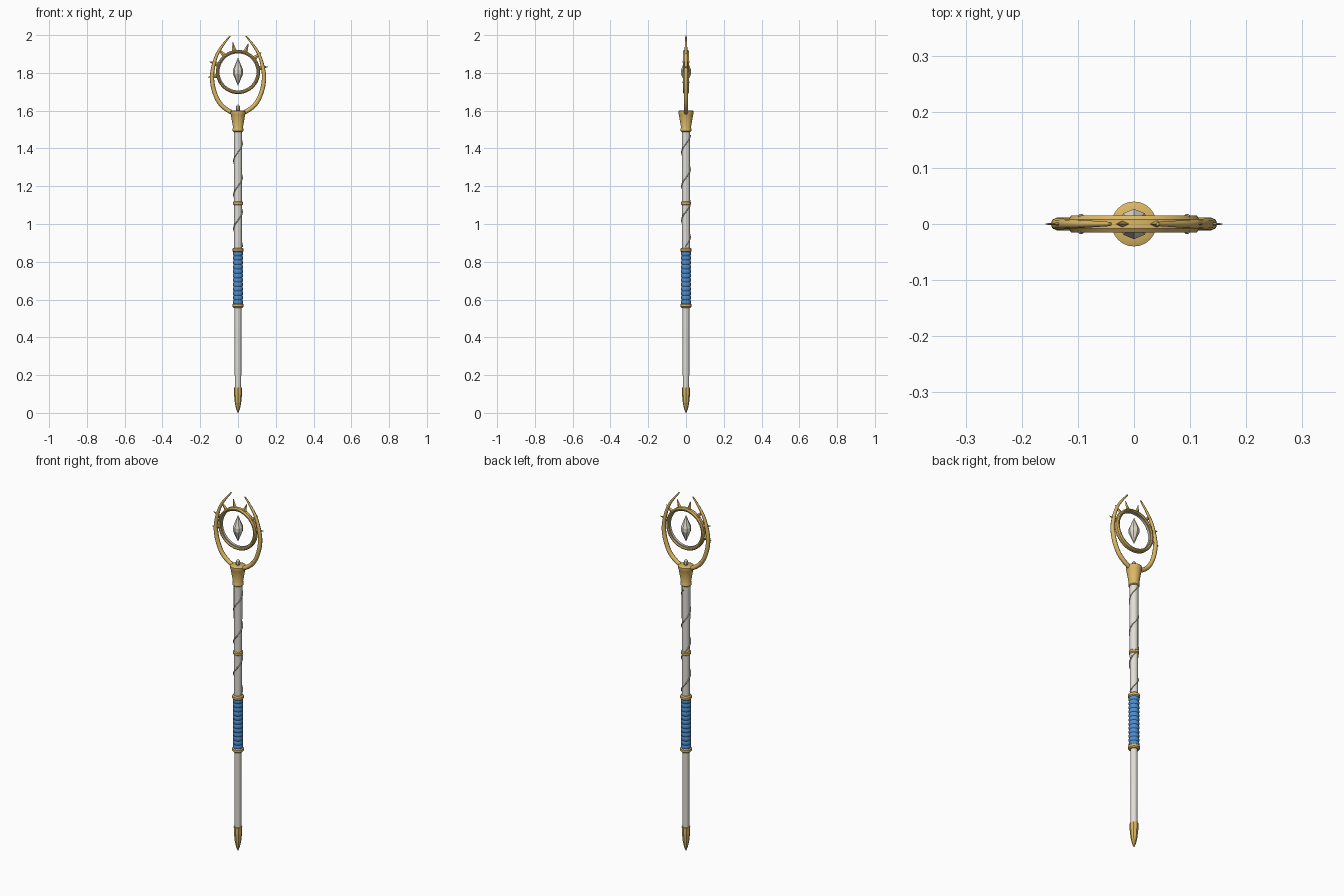
import bpy, bmesh
from math import sin, cos, pi, radians
from mathutils import Matrix

if "Cube" in bpy.data.objects:
    bpy.data.objects.remove(bpy.data.objects["Cube"])


def mat(name, rgb):
    m = bpy.data.materials.new(name)
    m.diffuse_color = (*rgb, 1)
    m.use_nodes = True
    m.node_tree.nodes["Principled BSDF"].inputs["Base Color"].default_value = m.diffuse_color
    return m


GOLD = mat("gold", (0.72, 0.48, 0.13))
PALE = mat("pale_wood", (0.76, 0.73, 0.68))
BLUE = mat("blue_leather", (0.08, 0.27, 0.62))
SILVER = mat("silver", (0.6, 0.57, 0.5))
CRYSTAL = mat("crystal", (0.78, 0.74, 0.64))


def finish(name, bm, material, smooth=True):
    bmesh.ops.recalc_face_normals(bm, faces=bm.faces)
    me = bpy.data.meshes.new(name)
    bm.to_mesh(me)
    bm.free()
    ob = bpy.data.objects.new(name, me)
    bpy.context.collection.objects.link(ob)
    me.materials.append(material)
    if smooth:
        bpy.ops.object.select_all(action='DESELECT')
        ob.select_set(True)
        bpy.context.view_layer.objects.active = ob
        bpy.ops.object.shade_smooth_by_angle(angle=radians(35))
    return ob


def lathe(name, profile, material, sides=16, smooth=True):
    """Revolve (radius, z) points around the staff axis, capping both ends."""
    bm = bmesh.new()
    rings = [[bm.verts.new((r * cos(2 * pi * i / sides), r * sin(2 * pi * i / sides), z))
              for i in range(sides)] for r, z in profile]
    for a, b in zip(rings, rings[1:]):
        for i in range(sides):
            j = (i + 1) % sides
            bm.faces.new((a[i], a[j], b[j], b[i]))
    bm.faces.new(rings[0])
    bm.faces.new(rings[-1])
    bmesh.ops.remove_doubles(bm, verts=bm.verts, dist=1e-5)
    return finish(name, bm, material, smooth)


def tube(name, points, bevel, material, kind='POLY', res=2):
    """Swept round tube through (x, y, z, thickness) points."""
    cu = bpy.data.curves.new(name, 'CURVE')
    cu.dimensions = '3D'
    cu.bevel_depth = bevel
    cu.bevel_resolution = res
    cu.use_fill_caps = True
    sp = cu.splines.new(kind)
    sp.points.add(len(points) - 1)
    for p, (x, y, z, t) in zip(sp.points, points):
        p.co = (x, y, z, 1)
        p.radius = t
    if kind == 'NURBS':
        sp.order_u = 3
        sp.use_endpoint_u = True
        sp.resolution_u = 6
    cu.materials.append(material)
    ob = bpy.data.objects.new(name, cu)
    bpy.context.collection.objects.link(ob)
    return ob


def hoop(name, section, material, centre_z, segs=48):
    """Closed ring facing the front; section is (radius, y) points."""
    bm = bmesh.new()
    n = len(section)
    rings = [[bm.verts.new((r * cos(2 * pi * i / segs), y, centre_z + r * sin(2 * pi * i / segs)))
              for r, y in section] for i in range(segs)]
    for i in range(segs):
        a, b = rings[i], rings[(i + 1) % segs]
        for k in range(n):
            bm.faces.new((a[k], a[(k + 1) % n], b[(k + 1) % n], b[k]))
    return finish(name, bm, material)


# Shaft and pointed foot
lathe("shaft", [(0.017, 0.10), (0.018, 0.57), (0.021, 0.86), (0.022, 1.50)], PALE, 12)
lathe("foot_ferrule", [(0.002, 0.0), (0.010, 0.02), (0.017, 0.055), (0.0215, 0.10),
                       (0.022, 0.135), (0.017, 0.135)], GOLD, 8, False)

# Wrapped grip with shallow ridges
wraps = 12
grip = []
for i in range(wraps):
    z = 0.575 + i * 0.28 / wraps
    grip += [(0.0235, z), (0.0265, z + 0.006), (0.0265, z + 0.017)]
lathe("grip", grip + [(0.0235, 0.855)], BLUE)

# Gold collars
for name, z, r, h in (("lower_collar", 0.568, 0.030, 0.012), ("upper_collar", 0.862, 0.030, 0.012),
                      ("middle_collar", 1.11, 0.026, 0.011)):
    lathe(name, [(r - 0.006, z - h), (r, z - h * 0.5), (r, z + h * 0.5), (r - 0.006, z + h)], GOLD)

# Wire spiralling up the upper shaft
vine = []
for i in range(81):
    z = 0.88 + 0.59 * i / 80
    a = 2 * pi * (z - 1.38) / 0.18
    vine.append((0.023 * sin(a), -0.023 * cos(a), z, 1))
tube("spiral_wire", vine, 0.003, SILVER, res=1)

# Head socket and its small finial
lathe("socket", [(0.024, 1.488), (0.028, 1.492), (0.028, 1.505), (0.026, 1.51), (0.038, 1.58),
                 (0.040, 1.585), (0.040, 1.598), (0.030, 1.602)], GOLD, 24)
lathe("finial", [(0.008, 1.595), (0.012, 1.612), (0.010, 1.624), (0.001, 1.634)], SILVER, 8, False)

# Two curved prongs around the ring
for side, s in (("left", -1), ("right", 1)):
    path = [(0.022, 1.585, 1.1), (0.075, 1.61, 1.1), (0.118, 1.67, 1.1), (0.142, 1.765, 1.1),
            (0.128, 1.855, 0.9), (0.098, 1.93, 0.7), (0.042, 1.995, 0.35)]
    tube(side + "_prong", [(s * x, 0, z, t) for x, z, t in path], 0.0105, GOLD, 'NURBS')

# Halo ring with inner liner
CZ = 1.805
hoop("halo_ring", [(0.102, -0.011), (0.107, -0.015), (0.112, -0.015), (0.117, -0.008),
                   (0.117, 0.008), (0.112, 0.015), (0.107, 0.015), (0.102, 0.011)], GOLD, CZ)
hoop("halo_liner", [(0.098, -0.007), (0.104, -0.007), (0.104, 0.007), (0.098, 0.007)], SILVER, CZ)

# Spikes radiating from the upper half of the ring
bm = bmesh.new()
for k in range(7):
    a = radians(10 + 30 * k)
    m = (Matrix.Translation((0, 0, CZ)) @ Matrix.Rotation(pi / 2 - a, 4, 'Y')
         @ Matrix.Translation((0, 0, 0.135)) @ Matrix.Diagonal((1, 0.5, 1, 1)))
    bmesh.ops.create_cone(bm, cap_ends=True, segments=4, radius1=0.013, radius2=0.002,
                          depth=0.05, matrix=m)
finish("halo_spikes", bm, GOLD, False)

# Studs on both faces of the ring
bm = bmesh.new()
for a in (30, 150, 210, 330):
    for y in (-0.013, 0.013):
        p = (0.109 * cos(radians(a)), y, CZ + 0.109 * sin(radians(a)))
        bmesh.ops.create_icosphere(bm, subdivisions=1, radius=0.006, matrix=Matrix.Translation(p))
finish("halo_studs", bm, SILVER)

# Floating faceted crystal
lathe("crystal", [(0.0005, 1.732), (0.027, 1.795), (0.027, 1.815), (0.0005, 1.88)],
      CRYSTAL, 8, False)
